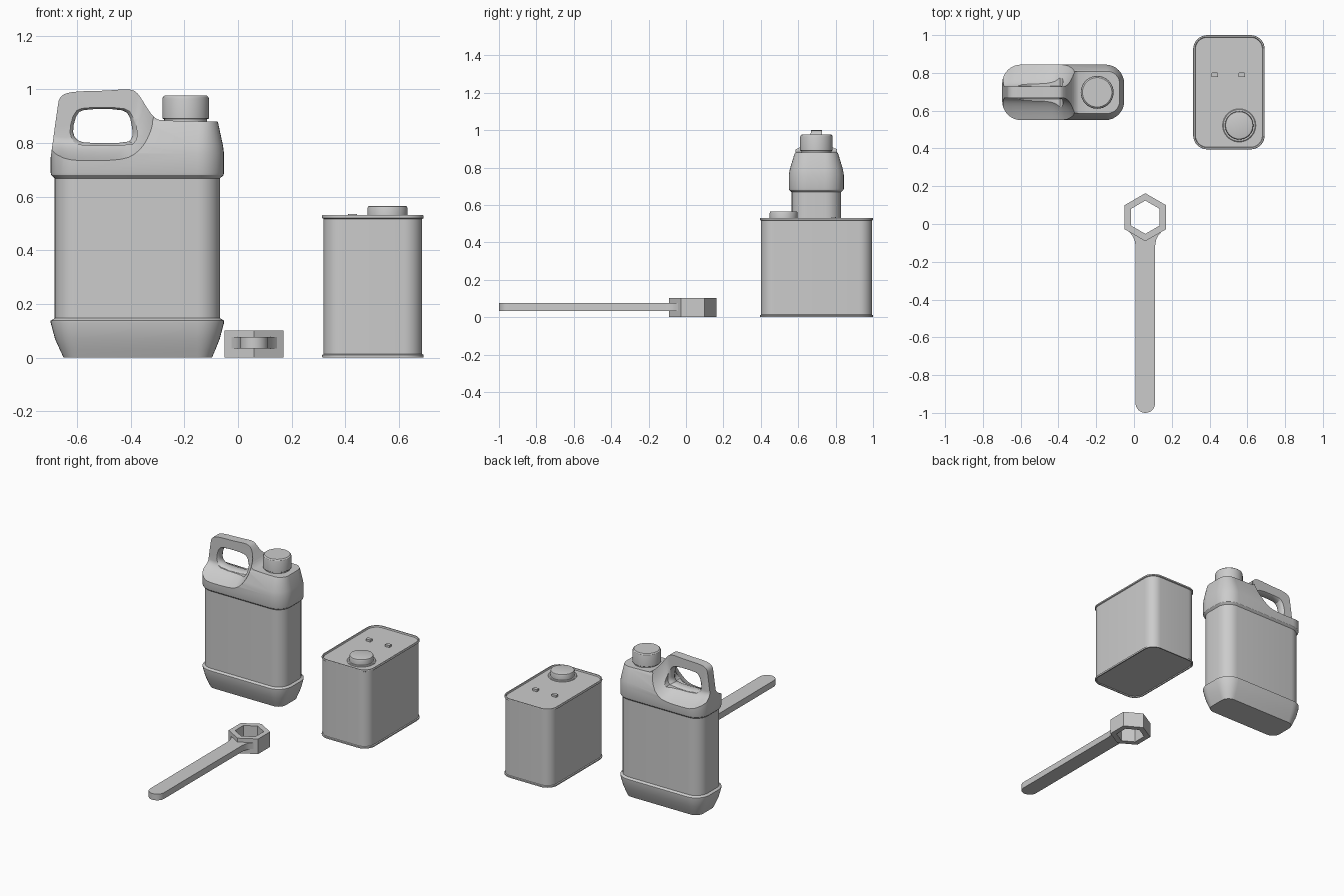
import bpy, bmesh, math

if "Cube" in bpy.data.objects:
    bpy.data.objects.remove(bpy.data.objects["Cube"])

JY = 0.697  # y centre of jug and can


def loft(name, rings):
    """Skin matching closed rings of 3D points and cap both ends."""
    bm = bmesh.new()
    vs = [[bm.verts.new(p) for p in r] for r in rings]
    n = len(vs[0])
    for a, b in zip(vs, vs[1:]):
        for i in range(n):
            j = (i + 1) % n
            bm.faces.new((a[i], a[j], b[j], b[i]))
    bm.faces.new(vs[0])
    bm.faces.new(vs[-1])
    bmesh.ops.recalc_face_normals(bm, faces=bm.faces)
    me = bpy.data.meshes.new(name)
    bm.to_mesh(me)
    bm.free()
    ob = bpy.data.objects.new(name, me)
    bpy.context.collection.objects.link(ob)
    return ob


def rrect(x0, x1, y0, y1, r, z, seg=8):
    pts = []
    corners = [(x1 - r, y1 - r), (x0 + r, y1 - r), (x0 + r, y0 + r), (x1 - r, y0 + r)]
    for k, (cx, cy) in enumerate(corners):
        for i in range(seg + 1):
            a = math.pi / 2 * (k + i / seg)
            pts.append((cx + r * math.cos(a), cy + r * math.sin(a), z))
    return pts


def lathe(name, cx, cy, profile, n=40):
    return loft(name, [[(cx + r * math.cos(2 * math.pi * i / n),
                         cy + r * math.sin(2 * math.pi * i / n), z) for i in range(n)]
                       for r, z in profile])


def rounded(pts, times=2):
    """Corner-cutting smoothing of a closed 2D loop."""
    for _ in range(times):
        out = []
        for (ax, ay), (bx, by) in zip(pts, pts[1:] + pts[:1]):
            out += [(ax * .75 + bx * .25, ay * .75 + by * .25),
                    (ax * .25 + bx * .75, ay * .25 + by * .75)]
        pts = out
    return pts


def boolean(ob, cutter, op):
    m = ob.modifiers.new("cut", 'BOOLEAN')
    m.operation, m.solver, m.object = op, 'EXACT', cutter
    bpy.context.view_layer.objects.active = ob
    bpy.ops.object.modifier_apply(modifier=m.name)
    bpy.data.objects.remove(cutter)


# jug body: stacked rounded sections (z, x inset left, x inset right, y inset)
sections = [(0, .048, .045, .045), (.03, .034, .032, .032), (.07, .016, .016, .016),
            (.13, 0, 0, 0), (.138, 0, 0, 0), (.147, .015, .015, .015),
            (.668, .015, .015, .015), (.68, .002, .002, .002), (.688, 0, 0, 0),
            (.76, 0, 0, 0), (.79, 0, .004, .005), (.87, 0, .021, .029),
            (.882, 0, .025, .036), (1.05, 0, .03, .045)]
jug = loft("jug_body", [rrect(-.698 + a, -.052 - b, JY - .147 + c, JY + .147 - c, .10 - c, z)
                        for z, a, b, c in sections])

# side silhouette with the raised handle
outline = rounded([(-.72, -.5), (-.72, .6), (-.70, .73), (-.673, .93), (-.665, .975),
                   (-.62, .992), (-.50, .994), (-.40, 1.002), (-.372, .985), (-.345, .94), (-.315, .895),
                   (-.28, .88), (.4, .88), (.4, -.5)])
sil = loft("silhouette_cutter", [[(x, y, z) for x, z in outline] for y in (.3, 1.1)])
boolean(jug, sil, 'INTERSECT')

# concave scoops on both sides that thin the top into a handle
outer = [(-1.1, .76), (-.68, .745), (-.63, .733), (-.43, .733), (-.37, .765),
         (-.325, .82), (-.30, .88), (-.285, .95), (-.27, 1.2), (-.4, 1.6), (-1.1, 1.6)]
inner = [(-1.1, .83), (-.68, .825), (-.65, .82), (-.47, .82), (-.435, .835),
         (-.41, .86), (-.39, .90), (-.375, .95), (-.37, 1.2), (-.4, 1.6), (-1.1, 1.6)]
for side in (-1, 1):
    rings = [[(x, JY + side * .25, z) for x, z in rounded(outer)]]
    for k in range(9):
        t = k / 8
        path = [(a + (c - a) * t, b + (d - b) * t) for (a, b), (c, d) in zip(outer, inner)]
        y = JY + side * (.03 + .12 * (1 - t) ** 2)
        rings.append([(x, y, z) for x, z in rounded(path)])
    boolean(jug, loft("scoop_cutter", rings), 'DIFFERENCE')

# grip hole with flared rims
hole = rounded([(-.617, .85), (-.60, .912), (-.567, .926), (-.44, .926), (-.405, .908),
                (-.393, .85), (-.393, .822), (-.41, .80), (-.571, .799), (-.607, .815)], 1)
flare = [(-.2, 1.15), (-.034, 1.15), (-.026, 1.06), (-.012, 1),
         (.012, 1), (.026, 1.06), (.034, 1.15), (.2, 1.15)]
rings = [[(-.505 + (x + .505) * s, JY + y, .863 + (z - .863) * s) for x, z in hole]
         for y, s in flare]
boolean(jug, loft("hole_cutter", rings), 'DIFFERENCE')

# jug neck and cap
lathe("jug_neck", -.195, JY, [(.08, .86), (.08, .91)])
lathe("jug_cap", -.195, JY, [(.083, .889), (.087, .892), (.087, .964), (.085, .971), (.078, .977)])

# tin can with rolled rims and recessed ends (z, inset)
can_prof = [(.006, .012), (0, .009), (0, .002), (.003, 0), (.010, 0), (.013, .006),
            (.517, .006), (.520, 0), (.528, 0), (.531, .002), (.531, .009), (.522, .012)]
loft("can_body", [rrect(.313 + i, .692 - i, .395 + i, 1.0 - i, .075 - i, z) for z, i in can_prof])
lathe("can_spout_collar", .557, .522, [(.088, .515), (.088, .525), (.084, .528)])
lathe("can_cap", .557, .522, [(.074, .52), (.075, .556), (.072, .564), (.066, .566)])
for i, x in enumerate((.427, .57)):
    loft(f"can_handle_lug_{i + 1}", [rrect(x - .017, x + .017, .777, .801, .003, z, 2)
                                     for z in (.515, .536)])

# wrench: hexagonal ring head
WX, WY = .06, .036


def hexagon(r, z):
    return [(WX + r * math.sin(math.pi / 3 * i), WY + r * math.cos(math.pi / 3 * i), z)
            for i in range(6)]


head = loft("wrench_head", [hexagon(.127, 0), hexagon(.127, .102)])
boolean(head, loft("hex_cutter", [hexagon(.088, -.1), hexagon(.088, .2)]), 'DIFFERENCE')

# wrench handle: flared neck and round end
half = [(.085, -.033), (.085, -.042), (.068, -.062), (.057, -.085), (.052, -.115)]
end = [(.052 * math.cos(math.pi * i / 16), -.948 - .052 * math.sin(math.pi * i / 16))
       for i in range(17)]
shape = [(0, -.07)] + half + end + [(-x, y) for x, y in reversed(half)]
loft("wrench_handle", [[(WX + x, y, z) for x, y in shape] for z in (.034, .076)])

# smooth shading with crisp edges
for ob in bpy.data.objects:
    ob.select_set(True)
    bpy.context.view_layer.objects.active = ob
bpy.ops.object.shade_smooth_by_angle(angle=math.radians(30))
